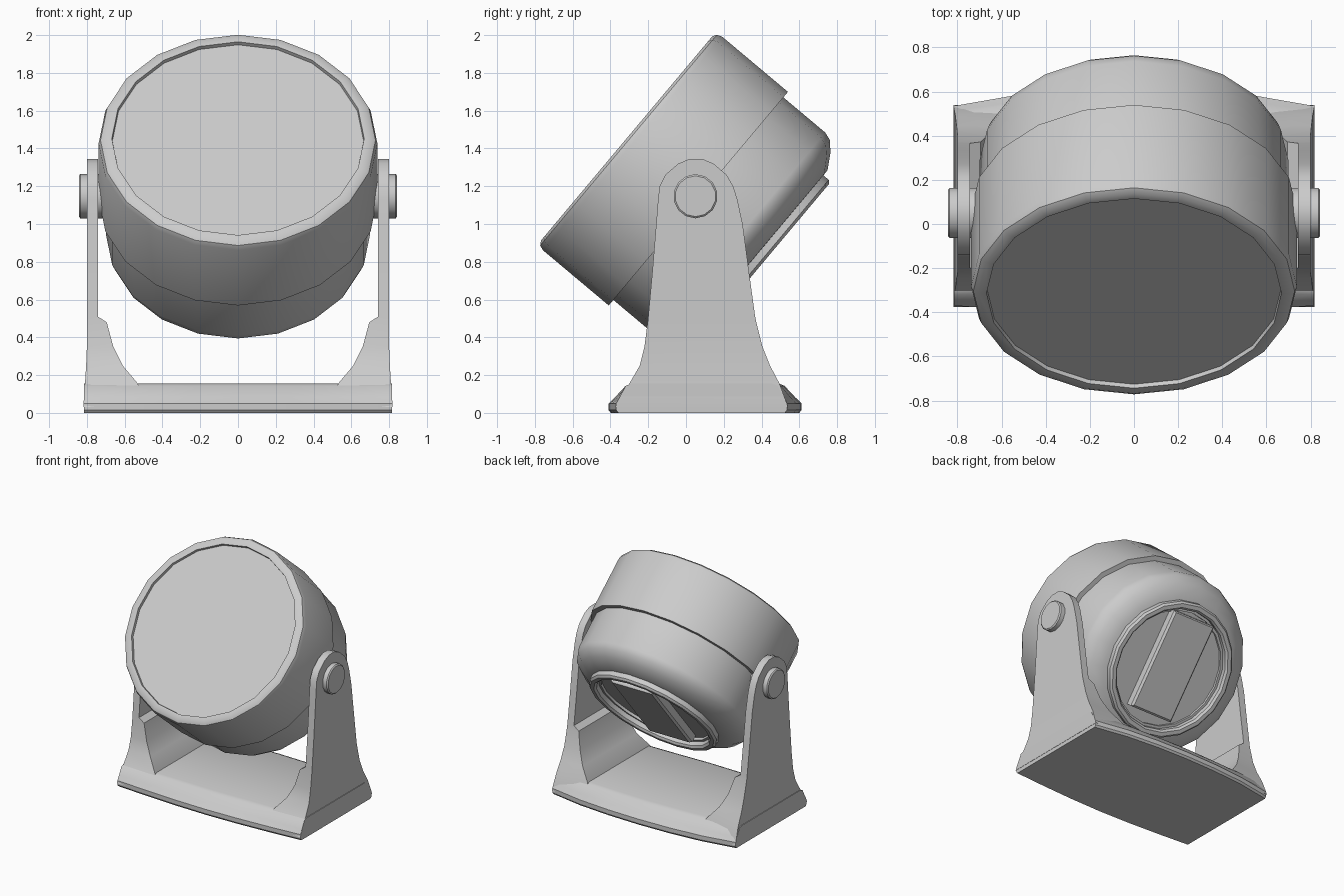
import bpy, bmesh, math
from mathutils import Matrix, Vector

if "Cube" in bpy.data.objects:
    bpy.data.objects.remove(bpy.data.objects["Cube"])

PIVOT = Vector((0, 0.05, 1.147))
# head space: local z runs along the lamp axis toward the back, local y points up the lens
TILT = Matrix.Translation(PIVOT) @ Matrix.Rotation(math.radians(-130), 4, 'X')


def finish(name, bm, angle=35):
    bmesh.ops.recalc_face_normals(bm, faces=bm.faces)
    me = bpy.data.meshes.new(name)
    bm.to_mesh(me)
    bm.free()
    ob = bpy.data.objects.new(name, me)
    bpy.context.collection.objects.link(ob)
    bpy.ops.object.select_all(action='DESELECT')
    ob.select_set(True)
    bpy.context.view_layer.objects.active = ob
    bpy.ops.object.shade_smooth_by_angle(angle=math.radians(angle))
    return ob


def loft(bm, rings, cap=True):
    loops = [[bm.verts.new(p) for p in r] for r in rings]
    n = len(loops[0])
    for a, b in zip(loops, loops[1:]):
        for i in range(n):
            j = (i + 1) % n
            bm.faces.new((a[i], a[j], b[j], b[i]))
    if cap:
        bm.faces.new(loops[0])
        bm.faces.new(loops[-1])
    return loops


def lathe(name, profile, seg, matrix, closed=False):
    bm = bmesh.new()
    pts = profile + profile[:1] if closed else profile
    rings = [[(r * math.cos(2 * math.pi * i / seg), r * math.sin(2 * math.pi * i / seg), t)
              for i in range(seg)] for r, t in pts]
    loft(bm, rings, not closed)
    if closed:
        bmesh.ops.remove_doubles(bm, verts=bm.verts, dist=1e-5)
    bm.transform(matrix)
    return finish(name, bm)


# Lamp head: wide front shell with slightly recessed lens, narrower back shell
lathe("front_shell", [(0.665, -0.455), (0.668, -0.476), (0.705, -0.476), (0.728, -0.462),
                      (0.738, -0.435), (0.738, 0.02), (0.69, 0.02)], 20, TILT)
lathe("back_shell", [(0.70, 0.0), (0.70, 0.31), (0.685, 0.355), (0.635, 0.40),
                     (0.555, 0.447), (0.44, 0.45), (0.44, 0.43)], 20, TILT)
lathe("back_ring", [(0.46, 0.43), (0.46, 0.485), (0.475, 0.50), (0.505, 0.50),
                    (0.52, 0.485), (0.52, 0.43)], 20, TILT, True)

# Raised block inside the back ring
bm = bmesh.new()
loft(bm, [[(x, y, z) for x, y in ((-w, lo), (w, lo), (w, hi), (-w, hi))]
          for w, lo, hi, z in ((0.19, -0.41, 0.36, 0.42), (0.19, -0.41, 0.36, 0.485),
                               (0.175, -0.40, 0.345, 0.50))])
bm.transform(TILT)
finish("back_block", bm)

# Base plate: bowed front and back edges, sloping shoulders
bm = bmesh.new()
rings = []
for x, y0, y1, s in ((-0.815, -0.37, 0.535, 0.05), (-0.54, -0.39, 0.583, 0.08),
                     (-0.27, -0.404, 0.605, 0.09), (0, -0.41, 0.612, 0.09),
                     (0.27, -0.404, 0.605, 0.09), (0.54, -0.39, 0.583, 0.08),
                     (0.815, -0.37, 0.535, 0.05)):
    sec = [(0.012, 0.0), (0.0, 0.015), (0.0, 0.05), (s * 0.4, 0.085), (s, 0.143), (s + 0.03, 0.155)]
    rings.append([(x, y0 + d, z) for d, z in sec] + [(x, y1 - d, z) for d, z in reversed(sec)])
loft(bm, rings)
finish("base", bm)

# Yoke arms: (z, y front, y back, inner x, outer x), flared foot and rounded top
ARM = [(0.03, -0.375, 0.54, 0.50, 0.817), (0.06, -0.36, 0.53, 0.50, 0.817),
       (0.155, -0.30, 0.495, 0.53, 0.81), (0.25, -0.245, 0.445, 0.61, 0.804),
       (0.35, -0.22, 0.405, 0.66, 0.80), (0.48, -0.203, 0.372, 0.695, 0.80),
       (0.51, -0.20, 0.366, 0.742, 0.80), (0.75, -0.178, 0.333, 0.742, 0.80),
       (1.0, -0.158, 0.30, 0.742, 0.80), (1.13, -0.148, 0.272, 0.742, 0.80),
       (1.2, -0.14, 0.25, 0.742, 0.80), (1.26, -0.11, 0.215, 0.742, 0.80),
       (1.32, -0.04, 0.145, 0.742, 0.80), (1.345, 0.02, 0.085, 0.742, 0.80)]
for side, label in ((1, "right"), (-1, "left")):
    bm = bmesh.new()
    loft(bm, [[(side * xi, y0, z), (side * xo, y0, z), (side * xo, y1, z), (side * xi, y1, z)]
              for z, y0, y1, xi, xo in ARM])
    finish(label + "_arm", bm)
    # Pivot knob on the outside, with its axle running into the head
    lathe(label + "_pivot", [(0.117, 0.66), (0.117, 0.835), (0.108, 0.843)], 14,
          Matrix.Translation(PIVOT) @ Matrix.Rotation(side * math.pi / 2, 4, 'Y'))
